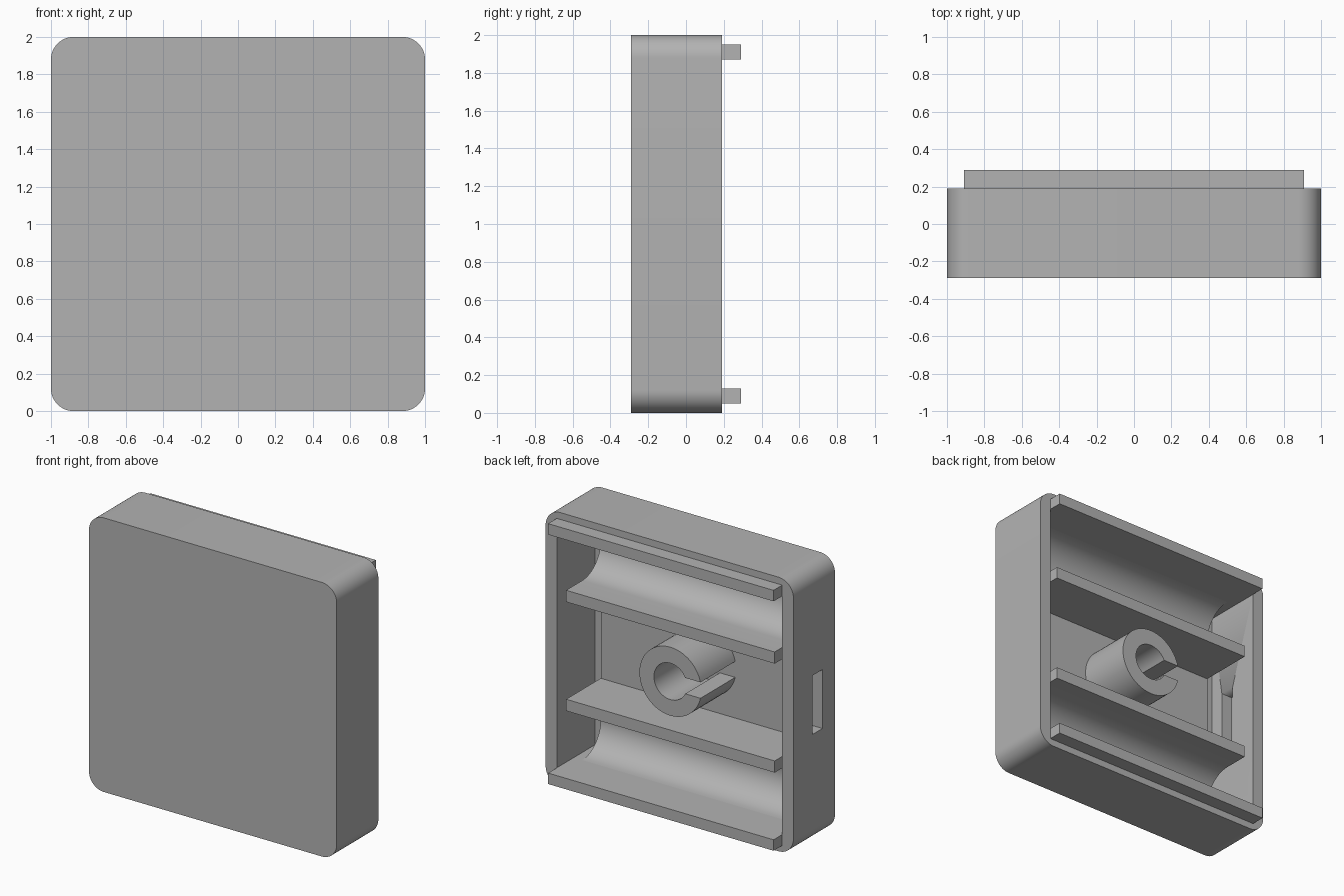
import bpy, bmesh
from math import sin, cos, pi, asin
from mathutils import Vector

if "Cube" in bpy.data.objects:
    bpy.data.objects.remove(bpy.data.objects["Cube"], do_unlink=True)

grey = bpy.data.materials.new("mid grey plastic")
grey.use_nodes = True
grey.diffuse_color = (0.45, 0.45, 0.45, 1)
grey.node_tree.nodes["Principled BSDF"].inputs["Base Color"].default_value = (0.45, 0.45, 0.45, 1)

CAVITY = 0.91                # inner half width of the shell
FLOOR, INSERT_FLOOR = -0.25, -0.22
RIM, LIP = 0.19, 0.18        # back ends of the shell and of the inner parts


def finish(name, bm):
    bmesh.ops.recalc_face_normals(bm, faces=bm.faces)
    mesh = bpy.data.meshes.new(name)
    bm.to_mesh(mesh)
    bm.free()
    mesh.materials.append(grey)
    obj = bpy.data.objects.new(name, mesh)
    bpy.context.collection.objects.link(obj)
    bpy.ops.object.select_all(action='DESELECT')
    obj.select_set(True)
    bpy.context.view_layer.objects.active = obj
    bpy.ops.object.shade_smooth_by_angle(angle=pi / 6)
    return obj


def prism(name, points, shift):
    """Extrude a closed outline of 3D points along shift."""
    bm = bmesh.new()
    face = bm.faces.new([bm.verts.new(p) for p in points])
    new = bmesh.ops.extrude_face_region(bm, geom=[face], use_keep_orig=True)["geom"]
    verts = [g for g in new if isinstance(g, bmesh.types.BMVert)]
    bmesh.ops.translate(bm, verts=verts, vec=Vector(shift))
    return finish(name, bm)


def box(name, x, y, z):
    outline = [(x[0], y[0], z[0]), (x[0], y[1], z[0]), (x[0], y[1], z[1]), (x[0], y[0], z[1])]
    return prism(name, outline, (x[1] - x[0], 0, 0))


def arc(cu, cv, r, start, end, n):
    return [(cu + r * cos(start + (end - start) * i / n),
             cv + r * sin(start + (end - start) * i / n)) for i in range(n + 1)]


def rounded_square(half, r):
    pts = []
    for k, (sx, sz) in enumerate([(1, 1), (-1, 1), (-1, -1), (1, -1)]):
        pts += arc(sx * (half - r), 1 + sz * (half - r), r, k * pi / 2, (k + 1) * pi / 2, 12)
    return pts


# Shell: rounded square tray, open at the back
bm = bmesh.new()
outer, inner = rounded_square(1, 0.12), rounded_square(CAVITY, 0.03)
rings = [[bm.verts.new((x, y, z)) for x, z in loop]
         for loop, y in [(outer, -0.29), (outer, RIM), (inner, RIM), (inner, FLOOR)]]
bm.faces.new(rings[0])
bm.faces.new(rings[3])
for a, b in zip(rings, rings[1:]):
    for i in range(len(a)):
        j = (i + 1) % len(a)
        bm.faces.new((a[i], a[j], b[j], b[i]))
shell = finish("shell", bm)

# Slot through one side wall
cutter = box("slot_cutter", (-1.1, -0.87), (-0.145, -0.03), (0.8, 1.23))
cutter.hide_render = True
cut = shell.modifiers.new("slot", 'BOOLEAN')
cut.operation = 'DIFFERENCE'
cut.solver = 'EXACT'
cut.object = cutter
bpy.context.view_layer.objects.active = shell
bpy.ops.object.modifier_apply(modifier="slot")
bpy.data.objects.remove(cutter, do_unlink=True)

# Insert: shelves and half-round troughs, one profile mirrored about mid height
r = 0.215
upper = [(INSERT_FLOOR, 1.355), (LIP, 1.355), (LIP, 1.44)]
upper += arc(INSERT_FLOOR + r, 1.44 + r, r, 1.5 * pi, 0.5 * pi, 24)
upper += [(INSERT_FLOOR + r, 1.92), (-0.27, 1.92)]
profile = upper + [(y, 2 - z) for y, z in reversed(upper)]
prism("trough_insert", [(-0.842, y, z) for y, z in profile], (1.684, 0, 0))

# Locating strips at top and bottom, standing proud of the rim
for name, z in [("top_strip", 1.87), ("bottom_strip", 0.05)]:
    box(name, (-CAVITY, CAVITY), (FLOOR, 0.29), (z, z + 0.08))

# Central split boss, its gap facing the slotted wall
R, hole, gap = 0.25, 0.133, 0.058
a, b = asin(gap / R), asin(gap / hole)
ring = arc(0, 1, R, -pi + a, pi - a, 48) + arc(0, 1, hole, pi - b, -pi + b, 40)
prism("split_boss", [(x, INSERT_FLOOR - 0.01, z) for x, z in ring], (0, LIP - INSERT_FLOOR + 0.01, 0))
